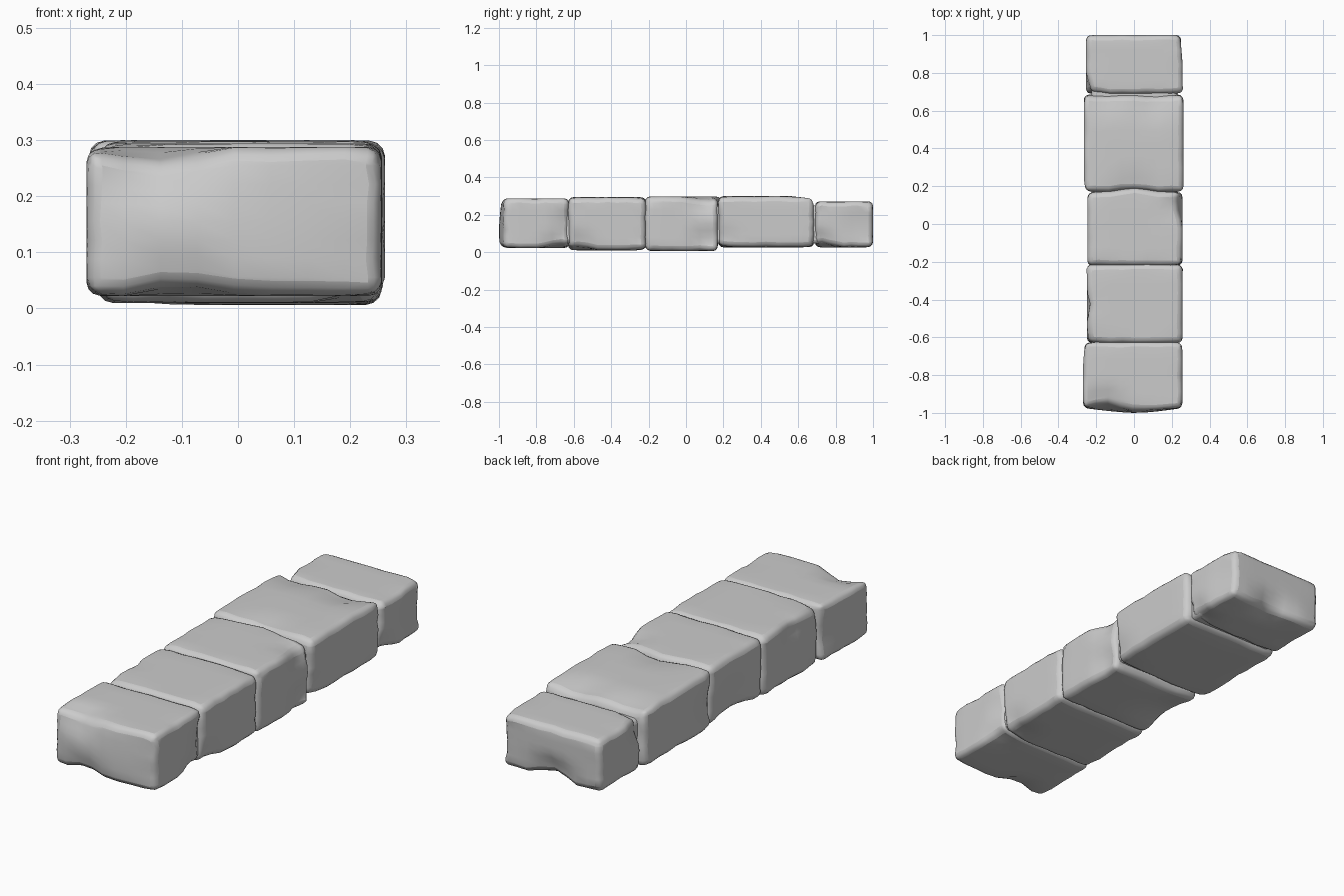
import bpy, bmesh, math, random
from mathutils import Vector

random.seed(7)
if "Cube" in bpy.data.objects:
    bpy.data.objects.remove(bpy.data.objects["Cube"], do_unlink=True)

stone = bpy.data.materials.new("grey stone")
stone.use_nodes = True
GREY = (0.6, 0.6, 0.6, 1)
stone.diffuse_color = GREY
stone.node_tree.nodes["Principled BSDF"].inputs["Base Color"].default_value = GREY


def block(name, low, high, dents, wear=0.007, width=0.025):
    """Worn stone block: a gridded box with soft dents and chipped, rounded edges."""
    low, high = Vector(low), Vector(high)
    bm = bmesh.new()
    bmesh.ops.create_cube(bm, size=1)
    bmesh.ops.subdivide_edges(bm, edges=bm.edges[:], cuts=7, use_grid_fill=True)
    for v in bm.verts:
        # chip the edges inward at random, corners a little more
        sides = [i for i in range(3) if abs(v.co[i]) > 0.49]
        pull = Vector()
        if len(sides) > 1:
            for i in sides:
                pull[i] = -math.copysign(random.uniform(0, wear), v.co[i])
            if len(sides) == 3:
                pull *= 1.5
        p = Vector([low[i] + (v.co[i] + 0.5) * (high[i] - low[i]) for i in range(3)])
        # soft dents and bulges
        for centre, radius, push in dents:
            d = (p - Vector(centre)).length / radius
            if d < 1:
                pull += Vector(push) * (1 - d * d) ** 2
        v.co = p + pull
    mesh = bpy.data.meshes.new(name)
    bm.to_mesh(mesh)
    bm.free()
    mesh.materials.append(stone)
    ob = bpy.data.objects.new(name, mesh)
    bpy.context.collection.objects.link(ob)
    bev = ob.modifiers.new("rounded edges", "BEVEL")
    bev.width, bev.segments = width, 3
    bev.limit_method, bev.angle_limit = "ANGLE", math.radians(40)
    bpy.ops.object.select_all(action="DESELECT")
    ob.select_set(True)
    bpy.context.view_layer.objects.active = ob
    bpy.ops.object.shade_smooth_by_angle(angle=math.radians(50))


# front block, with a bulging front and a worn top edge
block("front_block", (-0.27, -0.975, 0.022), (0.256, -0.625, 0.288), [
    ((0, -0.97, 0.1), 0.3, (0, -0.025, 0)),
    ((-0.15, -0.97, 0.29), 0.14, (0, 0.03, -0.025)),
    ((-0.1, -0.97, 0.02), 0.12, (0, 0.02, 0.02)),
    ((0.25, -0.68, 0.02), 0.12, (-0.02, 0, 0.02)),
    ((0.25, -0.62, 0.15), 0.12, (-0.02, 0, 0)),
    ((-0.27, -0.62, 0.15), 0.18, (0.02, 0, 0)),
])
block("second_block", (-0.25, -0.63, 0.01), (0.257, -0.212, 0.294), [
    ((0.25, -0.58, 0.01), 0.14, (-0.02, 0, 0.02)),
    ((-0.25, -0.43, 0.25), 0.08, (0.02, 0, -0.01)),
    ((-0.25, -0.63, 0.29), 0.12, (0.01, 0, -0.015)),
])
block("middle_block", (-0.247, -0.22, 0.006), (0.257, 0.17, 0.298), [
    ((0.25, 0.1, 0.29), 0.12, (-0.025, 0, -0.02)),
    ((0.25, 0.1, 0.06), 0.1, (-0.02, 0, 0)),
    ((-0.25, 0, 0), 0.25, (0.02, 0, 0.025)),
    ((0, 0.17, 0.29), 0.16, (0, 0.02, 0)),
])
block("fourth_block", (-0.266, 0.172, 0.026), (0.262, 0.685, 0.3), [
    ((0.1, 0.69, 0.3), 0.18, (0, -0.01, -0.03)),
    ((-0.15, 0.69, 0.3), 0.16, (0, -0.01, -0.025)),
    ((0, 0.18, 0.3), 0.14, (0, 0.015, -0.015)),
    ((0.26, 0.18, 0.06), 0.12, (-0.02, 0, 0.01)),
    ((-0.26, 0.17, 0.15), 0.15, (0.02, 0, 0)),
])
# back block, slightly lower, with a notch in its end
block("back_block", (-0.254, 0.69, 0.026), (0.258, 1.0, 0.272), [
    ((0, 1.0, 0.03), 0.14, (0, -0.035, 0.02)),
    ((0.25, 0.72, 0.03), 0.12, (-0.02, 0, 0.025)),
    ((0.26, 1.0, 0.15), 0.2, (-0.018, 0, 0)),
    ((-0.25, 0.69, 0.25), 0.12, (0.025, 0.01, 0)),
])
# recessed core closing the joints between the blocks
block("joint_core", (-0.225, -0.9, 0.045), (0.23, 0.9, 0.25), [], 0.003, 0.02)
